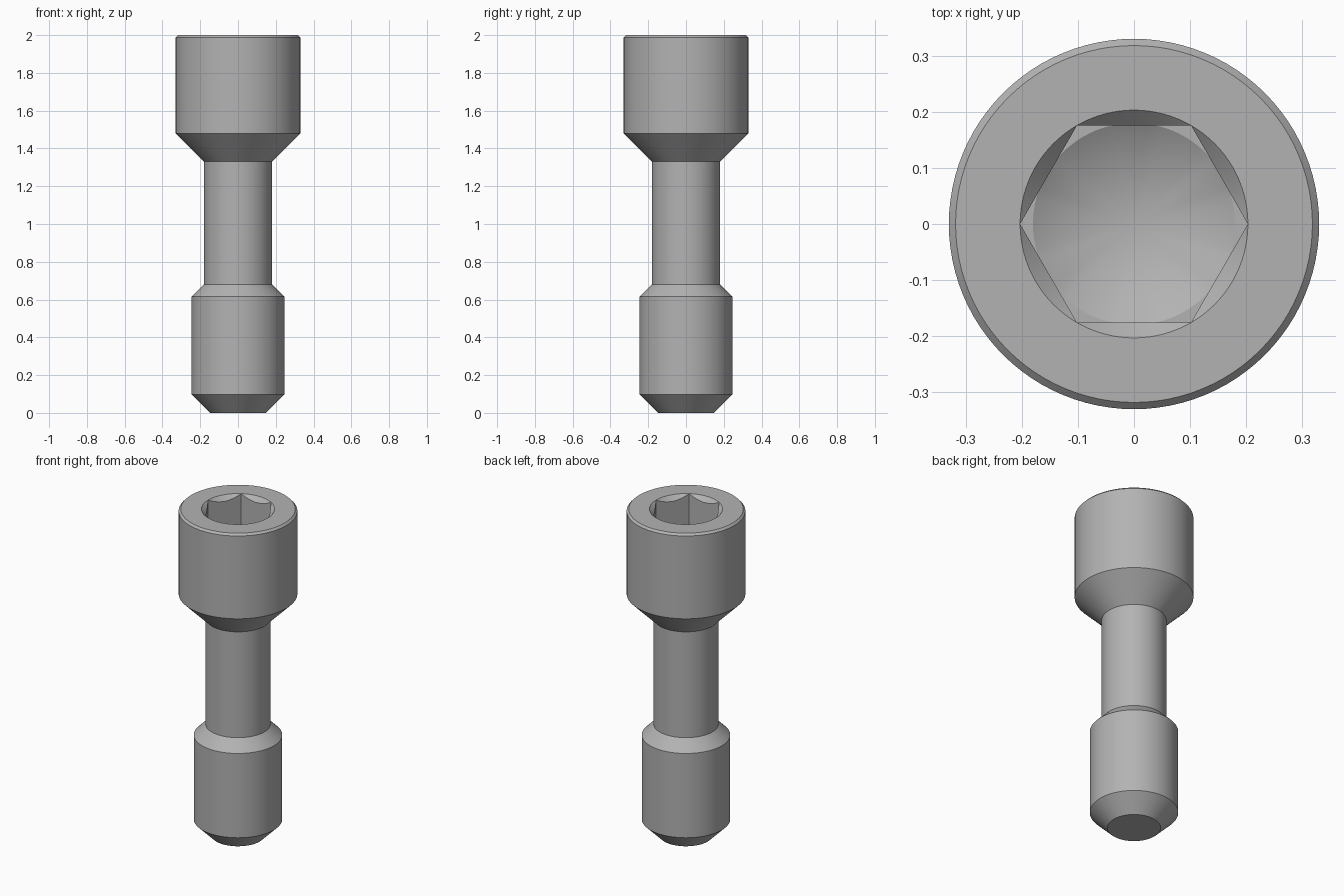
import bpy, bmesh
from math import cos, sin, pi, radians, tan

if "Cube" in bpy.data.objects:
    bpy.data.objects.remove(bpy.data.objects["Cube"])

SEGS = 96
CORNER = 0.203            # hex socket corner radius, also the countersink rim
FLOOR_Z, DRILL_R = 1.72, 0.18

steel = bpy.data.materials.new("plain grey steel")
steel.use_nodes = True
grey = (0.45, 0.45, 0.45, 1)
steel.diffuse_color = grey
steel.node_tree.nodes["Principled BSDF"].inputs["Base Color"].default_value = grey


def hex_radius(a):
    """Distance from the axis to the hexagon at angle a, corners on the x axis."""
    return CORNER * cos(pi / 6) / cos(a % (pi / 3) - pi / 6)


def circle(r, z):
    return lambda a: (r, z)


# Outer profile: pointed tip, thick end, waisted shank, flared head, bevelled rim
profile = [(0.148, 0), (0.246, 0.098), (0.246, 0.615), (0.18, 0.681), (0.18, 1.33),
           (0.33, 1.48), (0.33, 1.988), (0.318, 2), (CORNER, 2)]
rings = [circle(r, z) for r, z in profile]

# Socket: countersink meeting the hex walls, hex floor, drilled round edge
rings += [
    lambda a: (hex_radius(a), 2 - (CORNER - hex_radius(a))),
    lambda a: (hex_radius(a), FLOOR_Z),
    lambda a: (min(hex_radius(a), DRILL_R), FLOOR_Z),
]

bm = bmesh.new()
angles = [2 * pi * i / SEGS for i in range(SEGS)]
loops = []
for ring in rings:
    loop = []
    for a in angles:
        r, z = ring(a)
        loop.append(bm.verts.new((r * cos(a), r * sin(a), z)))
    loops.append(loop)

for low, high in zip(loops, loops[1:]):
    for i in range(SEGS):
        j = (i + 1) % SEGS
        bm.faces.new((low[i], low[j], high[j], high[i]))

# Flat end and conical drill point
bm.faces.new(loops[0][::-1])
apex = bm.verts.new((0, 0, FLOOR_Z - DRILL_R * tan(radians(30))))
for i in range(SEGS):
    bm.faces.new((loops[-1][i], loops[-1][(i + 1) % SEGS], apex))

bmesh.ops.remove_doubles(bm, verts=bm.verts, dist=1e-5)
bmesh.ops.recalc_face_normals(bm, faces=bm.faces)
mesh = bpy.data.meshes.new("socket_screw")
bm.to_mesh(mesh)
bm.free()
mesh.materials.append(steel)

screw = bpy.data.objects.new("socket_screw", mesh)
bpy.context.collection.objects.link(screw)
bpy.ops.object.select_all(action="DESELECT")
screw.select_set(True)
bpy.context.view_layer.objects.active = screw
bpy.ops.object.shade_smooth_by_angle(angle=radians(25))
